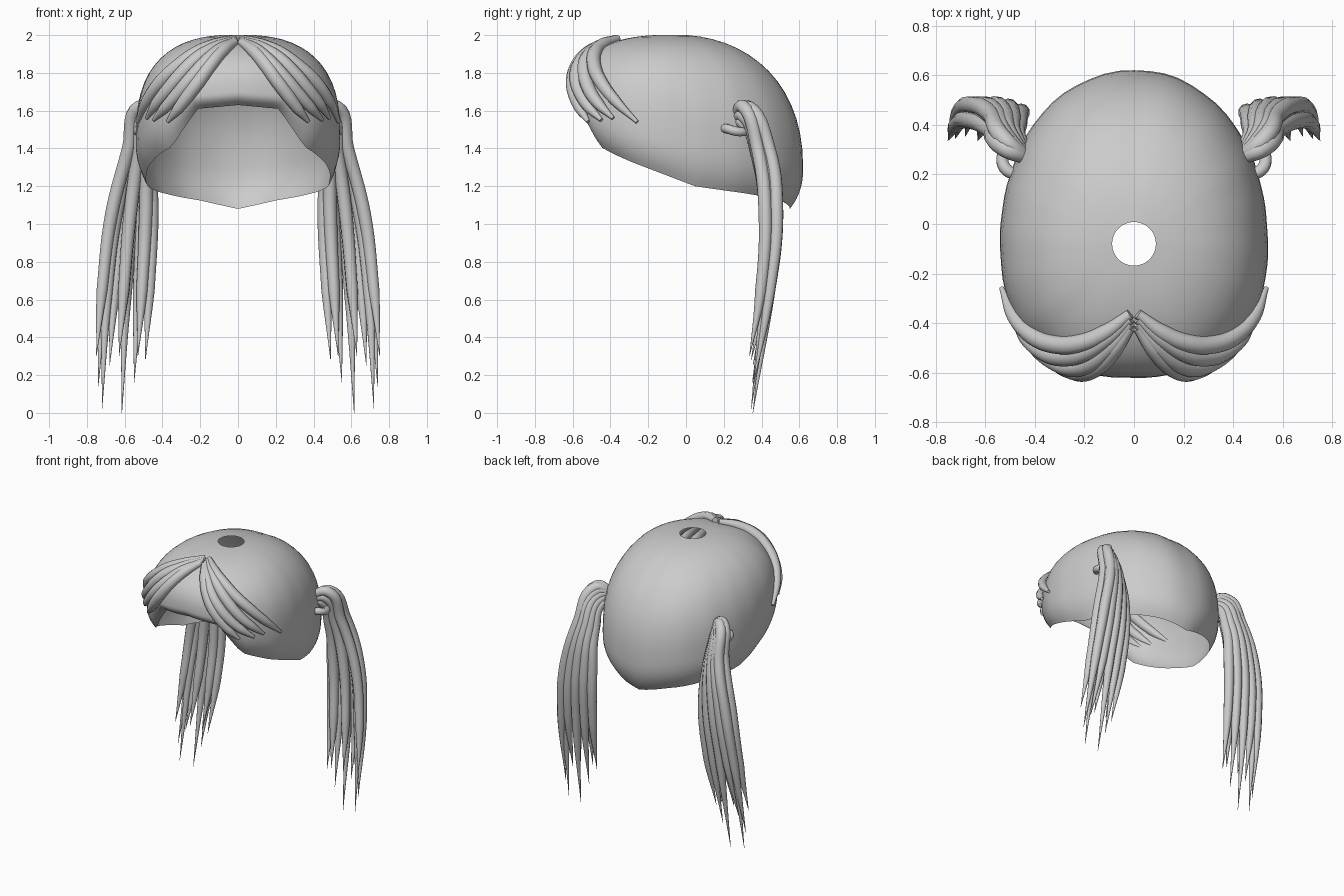
import bpy, bmesh, math
from mathutils import Vector
from mathutils.bvhtree import BVHTree

if "Cube" in bpy.data.objects:
    bpy.data.objects.remove(bpy.data.objects["Cube"])

CY = -0.08   # crown centre in y


def interp(x, pts):
    for (x0, y0), (x1, y1) in zip(pts, pts[1:]):
        if x <= x1:
            return y0 + (y1 - y0) * (x - x0) / (x1 - x0)
    return pts[-1][1]


# keyed by angle from the front (0) to the back (180)
RIM = [(0, 1.63), (25, 1.61), (43, 1.41), (65, 1.33), (105, 1.2), (137, 1.16), (161, 1.125), (180, 1.08)]
WIDEST = [(0, 1.70), (25, 1.68), (45, 1.58), (90, 1.45), (180, 1.3)]
POWER = [(0, 2.3), (90, 2.6), (180, 2.2)]


def outline(a):
    s, c = abs(math.sin(a)), math.cos(a)
    b, p = (0.54, 2.35) if c > 0 else (0.70, 2.1)
    return ((s / 0.54) ** p + (abs(c) / b) ** p) ** (-1 / p)


# Scalp cap: open at the crown and below, with the rim tucked in
def build_cap():
    bm = bmesh.new()
    n, up, down = 72, 14, 8
    rows = []
    for j in range(up + down + 1):
        row = []
        for i in range(n):
            a = 2 * math.pi * i / n
            d = math.degrees(a)
            d = min(d, 360 - d)
            R, ze = outline(a), interp(d, WIDEST)
            if j <= up:
                s0 = 0.088 / R
                s = s0 + (1 - s0) * math.sin(j / up * math.pi / 2)
                p = interp(d, POWER)
                z = ze + (2 - ze) * max(0, 1 - (s ** p - s0 ** p) / (1 - s0 ** p)) ** (1 / p)
                r = s * R
            else:
                u = (j - up) / down
                z = ze + (interp(d, RIM) - ze) * u
                r = R * (1 - 0.1 * u ** 2.5)
            if j > 0:   # faint combed grooves
                r *= 1 + 0.004 * math.sin(13 * a + 1) * math.sin(5 * a)
            row.append(bm.verts.new((r * math.sin(a), CY - r * math.cos(a), z)))
        rows.append(row)
    for r0, r1 in zip(rows, rows[1:]):
        for i in range(n):
            k = (i + 1) % n
            bm.faces.new((r0[i], r1[i], r1[k], r0[k]))
    bm.normal_update()
    tree = BVHTree.FromBMesh(bm)
    for f in bm.faces:
        f.smooth = True
    me = bpy.data.meshes.new("hair_cap")
    bm.to_mesh(me)
    bm.free()
    bpy.context.collection.objects.link(bpy.data.objects.new("hair_cap", me))
    return tree


# Tapered locks: each is a list of points plus a radius per point
def make_locks(name, locks):
    cu = bpy.data.curves.new(name, 'CURVE')
    cu.dimensions = '3D'
    cu.bevel_depth = 1.0
    cu.bevel_resolution = 3
    cu.resolution_u = 7
    cu.use_fill_caps = True
    for pts, radii in locks:
        sp = cu.splines.new('BEZIER')
        sp.bezier_points.add(len(pts) - 1)
        for bp, p, r in zip(sp.bezier_points, pts, radii):
            bp.co, bp.radius = p, r
            bp.handle_left_type = bp.handle_right_type = 'AUTO'
    ob = bpy.data.objects.new(name, cu)
    bpy.context.collection.objects.link(ob)
    bpy.ops.object.select_all(action='DESELECT')
    ob.select_set(True)
    bpy.context.view_layer.objects.active = ob
    bpy.ops.object.convert(target='MESH')
    bpy.ops.object.shade_smooth_by_angle(angle=math.radians(60))


tree = build_cap()

# Fringe: locks parted at the middle, laid on the cap surface
MIDS = [(0.31, -0.48, 1.83), (0.29, -0.52, 1.78), (0.25, -0.56, 1.755), (0.2, -0.57, 1.75)]
ENDS = [(0.54, -0.26, 1.54), (0.49, -0.39, 1.56), (0.45, -0.45, 1.55), (0.38, -0.53, 1.54)]


def fringe(side):
    locks = []
    for k, (m, e) in enumerate(zip(MIDS, ENDS)):
        s, m, e = Vector((0.015, -0.36 - 0.02 * k, 1.97)), Vector(m), Vector(e)
        pts = []
        for i in range(7):
            t = i / 6
            c = 2 * m - (s + e) / 2
            p = s * (1 - t) ** 2 + c * 2 * t * (1 - t) + e * t * t
            loc, nor, _, _ = tree.find_nearest(p)
            if nor.dot(loc - Vector((0, 0, 1.4))) < 0:
                nor = -nor
            q = loc + nor * 0.012
            pts.append((q.x * side, q.y, q.z))
        locks.append((pts, [0.02, 0.034, 0.038, 0.038, 0.036, 0.03, 0.01]))
    return locks


# Pigtails: x and z of each tip, and the layer offset in y
TIPS = [(0.49, 0.28, 0), (0.55, 0.16, 0.02), (0.53, 0.3, -0.03), (0.615, 0.0, 0.03),
        (0.63, 0.3, -0.03), (0.68, 0.25, 0.03), (0.72, 0.02, 0), (0.74, 0.14, 0.03), (0.75, 0.3, -0.03)]


def pigtail(side):
    locks = []
    for x, z, o in TIPS:
        f = (x - 0.49) / 0.26
        pts = [(0.42, 0.26, 1.52 + 0.06 * f),
               (0.46 + 0.06 * f, 0.32 + o * 0.5, 1.52 + 0.1 * f),
               (0.465 + 0.115 * f, 0.41 + o, 1.34 + 0.06 * f),
               (0.455 + 0.215 * f, 0.45 + o, 1.05),
               (0.47 + 0.25 * f, 0.42 + o * 0.8, 0.65),
               (x, 0.345 + o * 0.3, z)]
        locks.append(([(side * a, b, c) for a, b, c in pts],
                      [0.025, 0.036, 0.036, 0.036, 0.03, 0.001]))
    return locks


# Small band looped round the root of each pigtail
def band(side):
    pts = [(0.44, 0.2, 1.5), (0.51, 0.215, 1.505), (0.53, 0.27, 1.49), (0.49, 0.34, 1.49)]
    return [([(side * a, b, c) for a, b, c in pts], [0.02, 0.025, 0.025, 0.02])]


for side, word in ((1, "right"), (-1, "left")):
    make_locks("fringe_" + word, fringe(side))
    make_locks("pigtail_" + word, pigtail(side))
    make_locks("hair_band_" + word, band(side))
